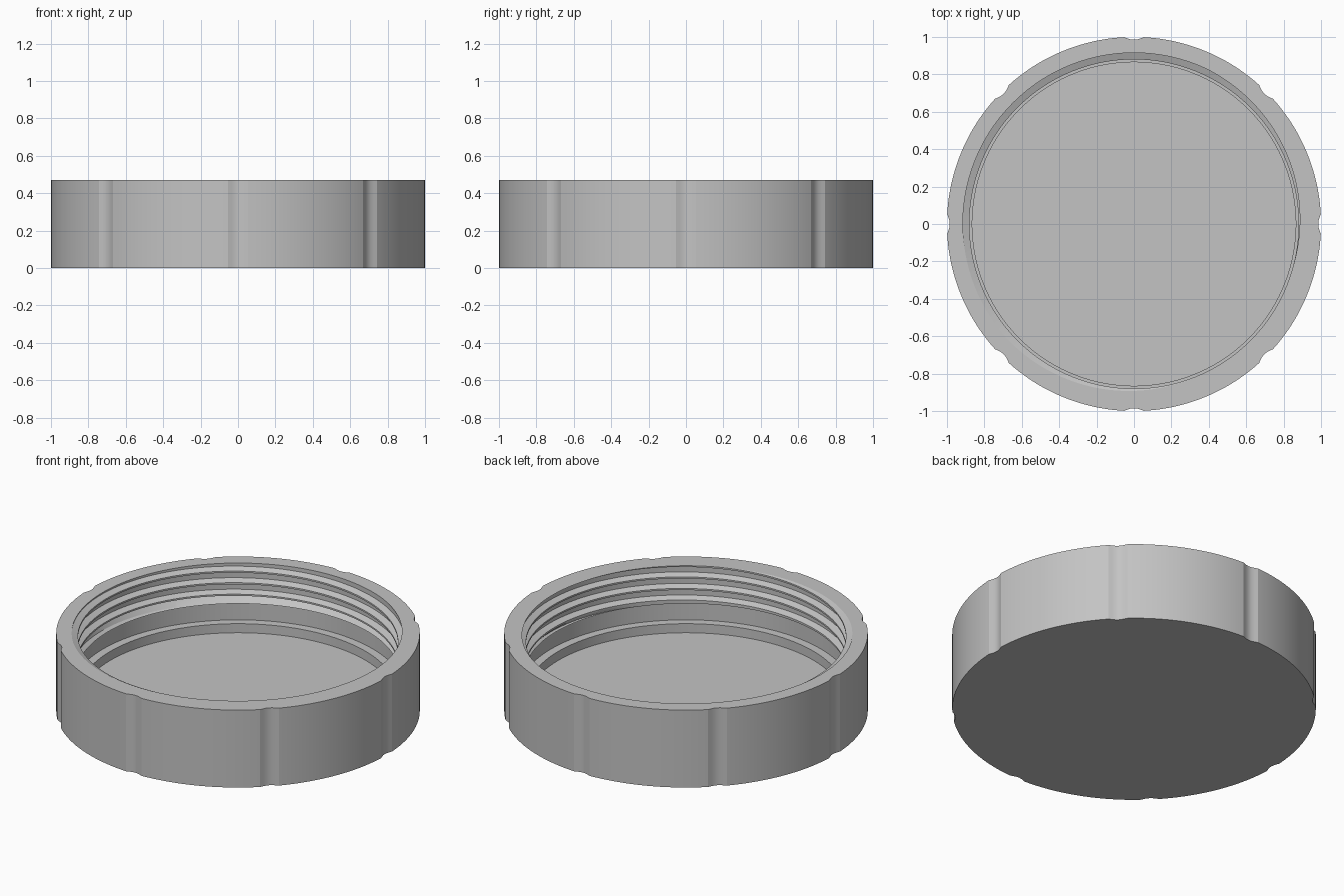
import bpy, bmesh
from math import sin, cos, pi, radians

cube = bpy.data.objects.get("Cube")
if cube:
    bpy.data.objects.remove(cube, do_unlink=True)

STEPS = 360
HEIGHT, FLOOR_Z, LEDGE_Z, THREAD_Z = 0.47, 0.07, 0.125, 0.24
FLOOR_R, CREST_R, ROOT_R = 0.865, 0.88, 0.915
PITCH, TURNS = 0.07, 6
NOTCH_HALF, NOTCH_DEPTH = radians(2.75), 0.015
# One thread turn, rising: (fraction of pitch, depth of cut)
THREAD = [(0.04, 0), (0.18, 0), (0.38, 1), (0.82, 1), (1.04, 0)]


def outer_radius(angle):
    """Round wall with eight shallow scooped grip notches."""
    offset = (angle + pi / 8) % (pi / 4) - pi / 8
    return 1 - NOTCH_DEPTH * max(0, 1 - (offset / NOTCH_HALF) ** 2)


def thread_radius(z, turn):
    """Radius of the helical thread at a height and angle."""
    phase = ((z - HEIGHT) / PITCH - turn - THREAD[0][0]) % 1 + THREAD[0][0]
    cut = 0
    for (a, ca), (b, cb) in zip(THREAD, THREAD[1:]):
        if a <= phase <= b:
            cut = ca + (cb - ca) * (phase - a) / (b - a)
    fade = min(1, max(0, (z - THREAD_Z) / 0.02))
    return CREST_R + (ROOT_R - CREST_R) * cut * fade


def section(i):
    """Wall section from the outer foot, over the rim, down to the floor."""
    turn = i / STEPS
    outer = outer_radius(2 * pi * turn)
    points = [(outer, 0), (outer, HEIGHT)]
    for k in range(1, -TURNS, -1):
        for fraction, _ in reversed(THREAD[:-1]):
            z = HEIGHT + PITCH * (k + fraction + turn)
            z = min(HEIGHT, max(THREAD_Z, z))
            points.append((thread_radius(z, turn), z))
    # Relief groove, ledge and floor edge below the thread
    points += [(CREST_R, THREAD_Z), (ROOT_R, THREAD_Z - 0.015),
               (ROOT_R, LEDGE_Z), (FLOOR_R, LEDGE_Z), (FLOOR_R, FLOOR_Z)]
    return points


# Sweep the section around the axis
bm = bmesh.new()
columns = []
for i in range(STEPS + 1):
    a = 2 * pi * i / STEPS
    columns.append([bm.verts.new((r * cos(a), r * sin(a), z)) for r, z in section(i)])
for left, right in zip(columns, columns[1:]):
    for j in range(len(left) - 1):
        bm.faces.new((left[j], right[j], right[j + 1], left[j + 1]))

# Closed base and inner floor
bm.faces.new([c[0] for c in reversed(columns[:-1])])
bm.faces.new([c[-1] for c in columns[:-1]])
bmesh.ops.remove_doubles(bm, verts=bm.verts, dist=0.00002)
bmesh.ops.recalc_face_normals(bm, faces=bm.faces)

mesh = bpy.data.meshes.new("threaded_cap")
bm.to_mesh(mesh)
bm.free()
cap = bpy.data.objects.new("threaded_cap", mesh)
bpy.context.collection.objects.link(cap)

# Plain grey material
grey = bpy.data.materials.new("light_grey")
grey.use_nodes = True
colour = (0.55, 0.55, 0.55, 1)
grey.diffuse_color = colour
grey.node_tree.nodes["Principled BSDF"].inputs["Base Color"].default_value = colour
mesh.materials.append(grey)

bpy.ops.object.select_all(action="DESELECT")
cap.select_set(True)
bpy.context.view_layer.objects.active = cap
bpy.ops.object.shade_smooth_by_angle(angle=radians(20))
